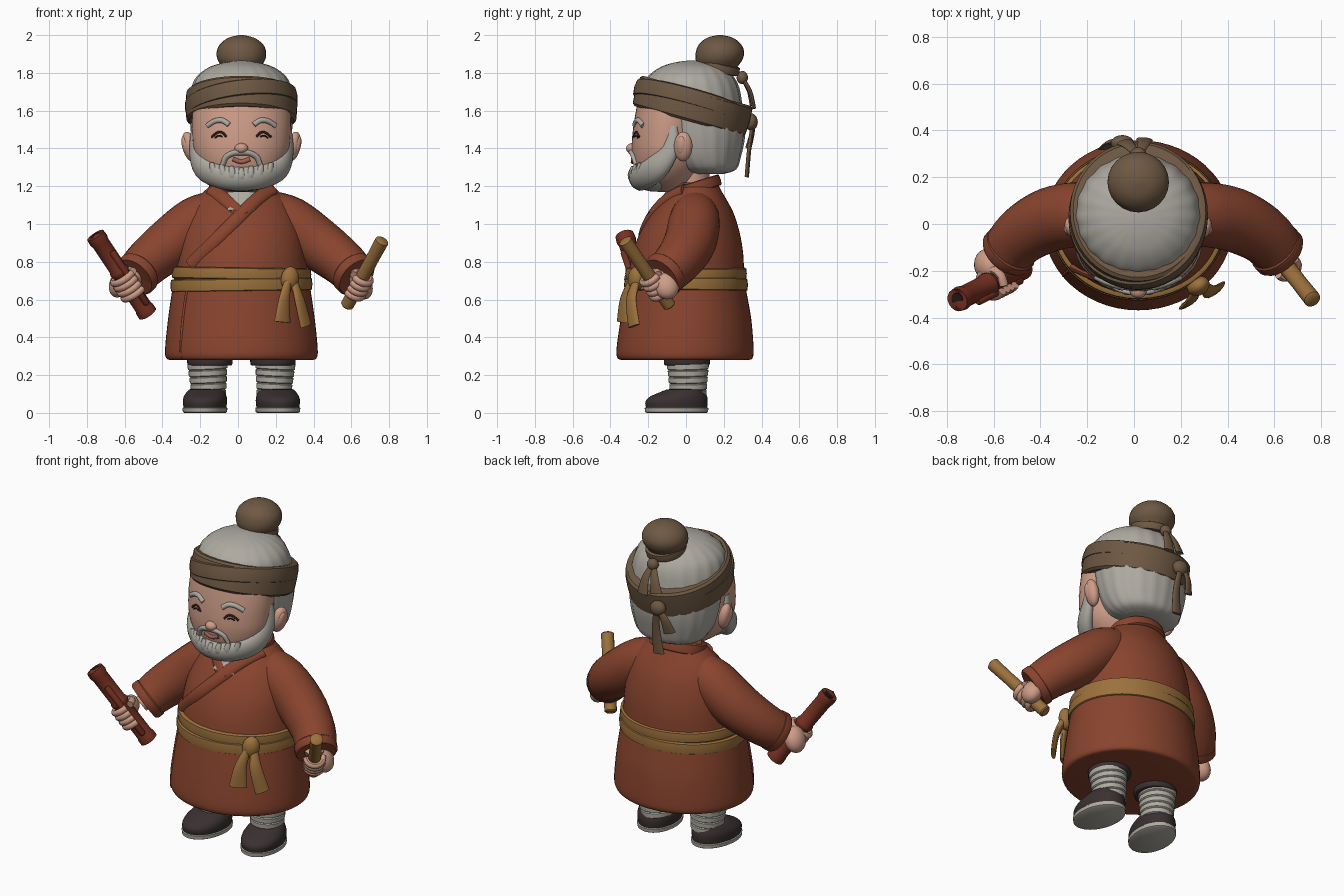
import bpy, bmesh, math
from mathutils import Vector, Matrix

if "Cube" in bpy.data.objects:
    bpy.data.objects.remove(bpy.data.objects["Cube"])
CX = 0.018  # the body's middle line


def material(name, r, g, b):
    m = bpy.data.materials.new(name)
    m.use_nodes = True
    m.diffuse_color = (r, g, b, 1)
    bsdf = m.node_tree.nodes["Principled BSDF"]
    bsdf.inputs["Base Color"].default_value = (r, g, b, 1)
    bsdf.inputs["Roughness"].default_value = 0.8
    return m


ROBE = material("russet cloth", .25, .058, .027)
GOLD = material("ochre cloth", .33, .165, .045)
BROWN = material("brown cloth", .155, .098, .056)
HAIR = material("grey hair", .42, .4, .355)
SKIN = material("skin", .62, .335, .245)
DARK = material("charcoal felt", .042, .03, .03)
WRAP = material("pale linen", .43, .41, .36)
WOOD = material("red wood", .18, .03, .015)
INK = material("dark line", .02, .011, .009)
LIP = material("lip", .33, .12, .08)


def finish(name, bm, mat, loc=(0, 0, 0), rot=(0, 0, 0), angle=40):
    bmesh.ops.recalc_face_normals(bm, faces=bm.faces)
    me = bpy.data.meshes.new(name)
    bm.to_mesh(me)
    bm.free()
    me.materials.append(mat)
    me.polygons.foreach_set("use_smooth", [True] * len(me.polygons))
    me.set_sharp_from_angle(angle=math.radians(angle))
    ob = bpy.data.objects.new(name, me)
    ob.location, ob.rotation_euler = loc, rot
    bpy.context.collection.objects.link(ob)
    return ob


def smooth(rows, n=4):
    """Catmull-Rom resampling of a list of equal-length tuples."""
    out = []
    for i in range(len(rows) - 1):
        p0, p1, p2, p3 = (rows[max(0, min(len(rows) - 1, i + k))] for k in (-1, 0, 1, 2))
        for j in range(n):
            t = j / n
            out.append(tuple(b + .5 * t * (c - a + t * (2*a - 5*b + 4*c - d + t * (3*(b - c) + d - a)))
                             for a, b, c, d in zip(p0, p1, p2, p3)))
    return out + [tuple(rows[-1])]


def skin_rings(bm, rings):
    vs = [[bm.verts.new(p) for p in ring] for ring in rings]
    for a, b in zip(vs, vs[1:]):
        for i in range(len(a)):
            j = (i + 1) % len(a)
            bm.faces.new((a[i], a[j], b[j], b[i]))
    bm.faces.new(vs[0])
    bm.faces.new(vs[-1])


def loft(name, rows, mat, loc=(CX, 0, 0), rot=(0, 0, 0), sides=40, n=4, ridge=0.0):
    """Stack of ellipses given as (z, centre y, x radius, y radius)."""
    bm, rings = bmesh.new(), []
    for z, cy, rx, ry in (smooth(rows, n) if n > 1 else rows):
        ring = []
        for i in range(sides):
            t = math.tau * i / sides
            k = 1 + ridge * math.cos(sides / 4 * t)
            ring.append((rx * k * math.cos(t), cy + ry * k * math.sin(t), z))
        rings.append(ring)
    skin_rings(bm, rings)
    return finish(name, bm, mat, loc, rot)


def sweep(name, pts, mat, centre=(CX, 0, 1), sides=12, n=4):
    """Oval section along a path of (x, y, z, half width, half thickness); thickness points away from centre."""
    rows = smooth(pts, n)
    ps = [Vector(r[:3]) for r in rows]
    bm, rings = bmesh.new(), []
    for i, p in enumerate(ps):
        tan = (ps[min(i + 1, len(ps) - 1)] - ps[max(i - 1, 0)]).normalized()
        out = p - Vector(centre)
        out = (out - tan * out.dot(tan)).normalized()
        side = tan.cross(out)
        a, b = rows[i][3:]
        rings.append([p + side * a * math.cos(math.tau * k / sides) + out * b * math.sin(math.tau * k / sides)
                      for k in range(sides)])
    skin_rings(bm, rings)
    return finish(name, bm, mat)


def ball(name, loc, size, mat, rot=(0, 0, 0)):
    bm = bmesh.new()
    bmesh.ops.create_uvsphere(bm, u_segments=24, v_segments=14, radius=1)
    bmesh.ops.transform(bm, matrix=Matrix.Diagonal((*size, 1)), verts=bm.verts)
    return finish(name, bm, mat, loc, rot)


def band(name, loc, rx, ry, half, mat, rot=(0, 0, 0), lip=.03):
    """Cloth strip wrapped round an oval, with rounded edges."""
    rows = [(half * h, 0, rx - lip * d, ry - lip * d)
            for h, d in ((-1, 1), (-1, .4), (-.85, .1), (0, 0), (.85, .1), (1, .4), (1, 1))]
    return loft(name, rows, mat, loc, rot, sides=48, n=1)


def front(rows, x, z, lift=0.0):
    """Point on the front of a loft, at the given x and z."""
    for a, b in zip(rows, rows[1:]):
        if a[0] <= z <= b[0]:
            t = (z - a[0]) / (b[0] - a[0])
            cy, rx, ry = (p + (q - p) * t for p, q in zip(a[1:], b[1:]))
            return (x, cy - ry * math.sqrt(max(0, 1 - ((x - CX) / rx) ** 2)) - lift, z)


def on(rows, path, a, b, lift=0.0):
    return [(*front(rows, x, z, lift), a, b) for x, z in path]


# Robe
ROBE_ROWS = [(.28, -.005, .375, .335), (.29, -.005, .398, .357), (.34, -.005, .404, .363), (.5, 0, .388, .345),
             (.66, 0, .365, .317), (.75, .003, .352, .305), (.85, .01, .342, .292), (.95, .02, .325, .265),
             (1.05, .035, .29, .22), (1.12, .045, .25, .175), (1.18, .05, .19, .135), (1.22, .055, .145, .11)]
loft("robe", ROBE_ROWS, ROBE, sides=56)
sweep("undershirt", on(ROBE_ROWS, [(CX, 1.21), (CX, 1.15), (CX, 1.07)], .07, .012), WRAP)
sweep("under_lapel", on(ROBE_ROWS, [(-.14, 1.185), (-.07, 1.13), (.03, 1.04)], .036, .016), ROBE)
sweep("over_lapel", on(ROBE_ROWS, [(.18, 1.185), (.1, 1.13), (0, 1.03), (-.12, .91), (-.25, .78)], .038, .02), ROBE)
sweep("skirt_fold", on(ROBE_ROWS, [(-.3, .29), (-.3, .4), (-.285, .55), (-.27, .65)], .007, .008), ROBE)
band("collar", (CX, .05, 1.195), .172, .14, .03, ROBE, (.3, 0, 0), .025)

# Belt with knot and tails
band("belt_upper", (CX, 0, .738), .37, .322, .031, GOLD, (0, .015, 0))
band("belt_lower", (CX, 0, .678), .376, .328, .034, GOLD, (0, -.015, 0))
ball("belt_knot", (.275, -.265, .71), (.05, .04, .065), GOLD, (0, .15, .5))
sweep("belt_tail_inner", [(.265, -.285, .7, .02, .02), (.245, -.325, .6, .035, .016), (.235, -.335, .48, .052, .014)],
      GOLD, (CX, 0, .6))
sweep("belt_tail_outer", [(.295, -.26, .7, .02, .02), (.325, -.29, .6, .035, .016), (.36, -.275, .46, .042, .014)],
      GOLD, (CX, 0, .6))

# Sleeves, legs and shoes
for s, side, reach in ((1, "left", 1), (-1, "right", .93)):
    arm = [(CX + s * x * reach, y, z, r, r) for x, y, z, r in
           ((.12, .05, 1.08, .105), (.25, .045, 1.015, .135), (.4, .02, .9, .138),
            (.53, -.045, .8, .125), (.605, -.125, .725, .112))]
    sweep(side + "_sleeve", arm, ROBE, (CX, -1, 0), sides=24)
    end, prev = Vector(arm[-1][:3]), Vector(arm[-2][:3])
    d = (end - prev).normalized()
    cuff = [(*(end + d * k), r, r) for k, r in ((-.045, .112), (-.035, .121), (0, .121), (.012, .112), (.006, .09))]
    sweep(side + "_cuff", cuff, ROBE, (CX, -1, 0), sides=24, n=1)
    wrist = end + d * .03
    sweep(side + "_wrist", [(*(end - d * .05), .055, .05), (*wrist, .052, .046)], SKIN, (CX, -1, 0))

    lx = CX + s * .167
    loft(side + "_trouser_hem", [(.25, .005, .095, .1), (.255, .005, .118, .12), (.3, .005, .12, .12)], DARK, (lx, 0, 0))
    wraps = []
    for i in range(5):
        z, r = .085 + i * .036, .088 + i * .0035
        wraps += [(z, .015, r - .005, r), (z + .005, .015, r + .003, r + .008), (z + .031, .015, r + .004, r + .009)]
    loft(side + "_leg_wrap", wraps, WRAP, (lx, 0, 0), (.02, s * .05, 0), n=1)
    shoe = (CX + s * .193, -.05, 0)
    loft(side + "_sole", [(0, 0, .108, .16), (.005, 0, .116, .168), (.026, 0, .118, .17), (.031, 0, .11, .16)],
         WRAP, shoe, (0, 0, s * .13), n=1)
    loft(side + "_shoe", [(.028, 0, .112, .163), (.06, 0, .116, .166), (.085, .01, .113, .153), (.108, .03, .102, .122),
                          (.125, .05, .088, .096), (.12, .05, .075, .08)], DARK, shoe, (0, 0, s * .13))

# Head
FACE = [(1.17, -.08, .07, .07), (1.23, -.1, .16, .14), (1.3, -.1, .22, .175), (1.38, -.1, .25, .187),
        (1.46, -.095, .26, .19), (1.56, -.085, .262, .187), (1.66, -.07, .25, .18), (1.72, -.06, .2, .15)]
loft("face", FACE, SKIN)
loft("neck", [(1.15, .04, .1, .09), (1.32, .02, .11, .1)], SKIN)
loft("hair", [(1.265, .12, .13, .08), (1.29, .11, .2, .155), (1.36, .09, .24, .2), (1.46, .08, .262, .23),
              (1.56, .07, .27, .24), (1.64, .045, .272, .25), (1.72, .03, .262, .25), (1.78, .025, .235, .225),
              (1.83, .03, .17, .165), (1.855, .03, .09, .09), (1.865, .03, .02, .02)], HAIR, sides=80, ridge=.01)
half = [(.245, -.07, 1.52, .025, .018), (.243, -.085, 1.4, .05, .03), (.205, -.155, 1.3, .068, .045),
        (.11, -.225, 1.252, .068, .05)]
beard = half + [(0, -.25, 1.24, .066, .052)] + [(-p[0], *p[1:]) for p in reversed(half)]
sweep("beard", [(CX + p[0], *p[1:]) for p in beard], HAIR, (CX, 0, 1.36), sides=20)
ball("beard_chin", (CX, -.185, 1.235), (.16, .1, .062), HAIR, (-.2, 0, 0))
for i in range(-3, 4):
    x = i * .048
    sweep("beard_lock", [(CX + x * 1.1, -.285 + x * x * 2, 1.295 + abs(x) * .2, .012, .01),
                         (CX + x, -.293 + x * x * 2.2, 1.245 + abs(x) * .12, .022, .014),
                         (CX + x * .8, -.24 + x * x * 2, 1.18 + abs(x) * .1, .008, .008)], HAIR, (CX, 0, 1.3))

# Face details
ball("nose", (CX, -.285, 1.4), (.036, .032, .028), SKIN)
sweep("mouth", on(FACE, [(CX - .045, 1.345), (CX, 1.33), (CX + .045, 1.345)], .014, .012), LIP)
for s, side in ((1, "left"), (-1, "right")):
    def path(points):
        return [(CX + s * x, z) for x, z in points]
    sweep(side + "_eye", on(FACE, path([(.08, 1.462), (.1, 1.483), (.125, 1.485), (.158, 1.46)]), .007, .006), INK)
    sweep(side + "_lower_lid", on(FACE, path([(.1, 1.462), (.12, 1.468), (.14, 1.456)]), .004, .004), INK)
    brow = on(FACE, path([(.065, 1.525), (.1, 1.548), (.14, 1.545), (.18, 1.52)]), .015, .014)
    sweep(side + "_eyebrow", brow, HAIR)
    tache = on(FACE, path([(0, 1.378), (.04, 1.376), (.08, 1.355), (.098, 1.315)]), .013, .016, .004)
    sweep(side + "_moustache", tache, HAIR)
    ball(side + "_ear", (CX + s * .275, -.015, 1.41), (.036, .05, .08), SKIN, (-.1, s * .2, -s * .3))
    ball(side + "_inner_ear", (CX + s * .298, -.026, 1.415), (.016, .026, .05), SKIN, (-.1, s * .2, -s * .3))

# Headband, topknot and their ties
TILT = -.272
band("headband", (CX, .035, 1.625), .296, .314, .083, BROWN, (TILT, 0, 0), .045)
band("headband_overlap", (CX, .033, 1.64), .3, .319, .045, BROWN, (TILT, -.12, 0), .045)
ball("headband_knot", (-.05, .345, 1.54), (.05, .035, .045), BROWN, (0, .3, 0))
loft("topknot", [(1.8, .165, .09, .09), (1.835, .17, .105, .105), (1.87, .175, .126, .124), (1.91, .18, .131, .128),
                 (1.95, .18, .115, .112), (1.985, .18, .07, .07), (2, .18, .012, .012)], BROWN, sides=24)
band("topknot_tie", (CX, .17, 1.832), .117, .117, .024, BROWN, (-.25, .06, 0))
ball("topknot_knot", (CX, .298, 1.775), (.035, .03, .035), BROWN)
for name, tail in (("topknot_tail_a", [(.02, .3, 1.77), (.04, .34, 1.7), (.045, .36, 1.61)]),
                   ("topknot_tail_b", [(.01, .3, 1.77), (-.02, .335, 1.7), (-.04, .35, 1.63)]),
                   ("headband_tail_long", [(-.045, .355, 1.54), (-.03, .335, 1.4), (-.04, .322, 1.25)]),
                   ("headband_tail_short", [(-.06, .355, 1.54), (-.1, .35, 1.48), (-.12, .33, 1.4)])):
    sweep(name, [(*p, w, .011) for p, w in zip(tail, (.016, .026, .036))], BROWN, (CX, 0, 1.5))


# Sticks and the hands that grip them
def rod(name, a, b, stops, mat):
    """Round bar from a to b; stops are (fraction, radius)."""
    return sweep(name, [(*a.lerp(b, t), r, r) for t, r in stops], mat, (0, 5, 0), sides=16, n=1)


def hand(side, s, top, low, grip, radius, palm):
    axis = (low - top).normalized()
    mid = top.lerp(low, grip)
    u = palm - mid
    u = (u - axis * u.dot(axis)).normalized()
    v = axis.cross(u) * s
    ball(side + "_palm", palm, (.055, .068, .078), SKIN, (.3, s * -.4, 0))
    r = radius + .012
    for i in range(4):
        c = mid + axis * (i - 1.5) * .034
        pts = [(*(c + (u * math.cos(t) + v * math.sin(t)) * r), .019, .017) for t in (.2, .9, 1.6, 2.3, 3, 3.6)]
        sweep(side + "_finger", pts, SKIN, c, sides=10, n=2)
    c = mid - axis * .05
    pts = [(*(c + (u * math.cos(t) - v * math.sin(t)) * r), .021, .019) for t in (.1, .8, 1.5, 2.2)]
    sweep(side + "_thumb", pts, SKIN, c, sides=10, n=2)


top, low = Vector((.765, -.325, .915)), Vector((.575, -.085, .565))
rod("left_stick", top, low, ((0, .028), (.015, .037), (.3, .035), (.7, .037), (.985, .035), (1, .028)), GOLD)
hand("left", 1, top, low, .68, .037, Vector((.655, -.105, .675)))

top, low = Vector((-.755, -.325, .94)), Vector((-.475, -.185, .52))
rod("right_tube", top, low, ((0, .036), (0, .05), (.06, .053), (.1, .047), (.42, .047), (.44, .053), (.47, .053),
                             (.49, .046), (.9, .047), (.93, .052), (.99, .052), (1, .04)), WOOD)
rod("tube_hole", top, low, ((-.004, .03), (.01, .03)), INK)
ridge = Vector((.03, -.035, 0))
rod("tube_slat", top + ridge, low + ridge, ((.2, .012), (.22, .018), (.85, .018), (.87, .012)), WOOD)
hand("right", -1, top, low, .62, .05, Vector((-.625, -.175, .685)))
